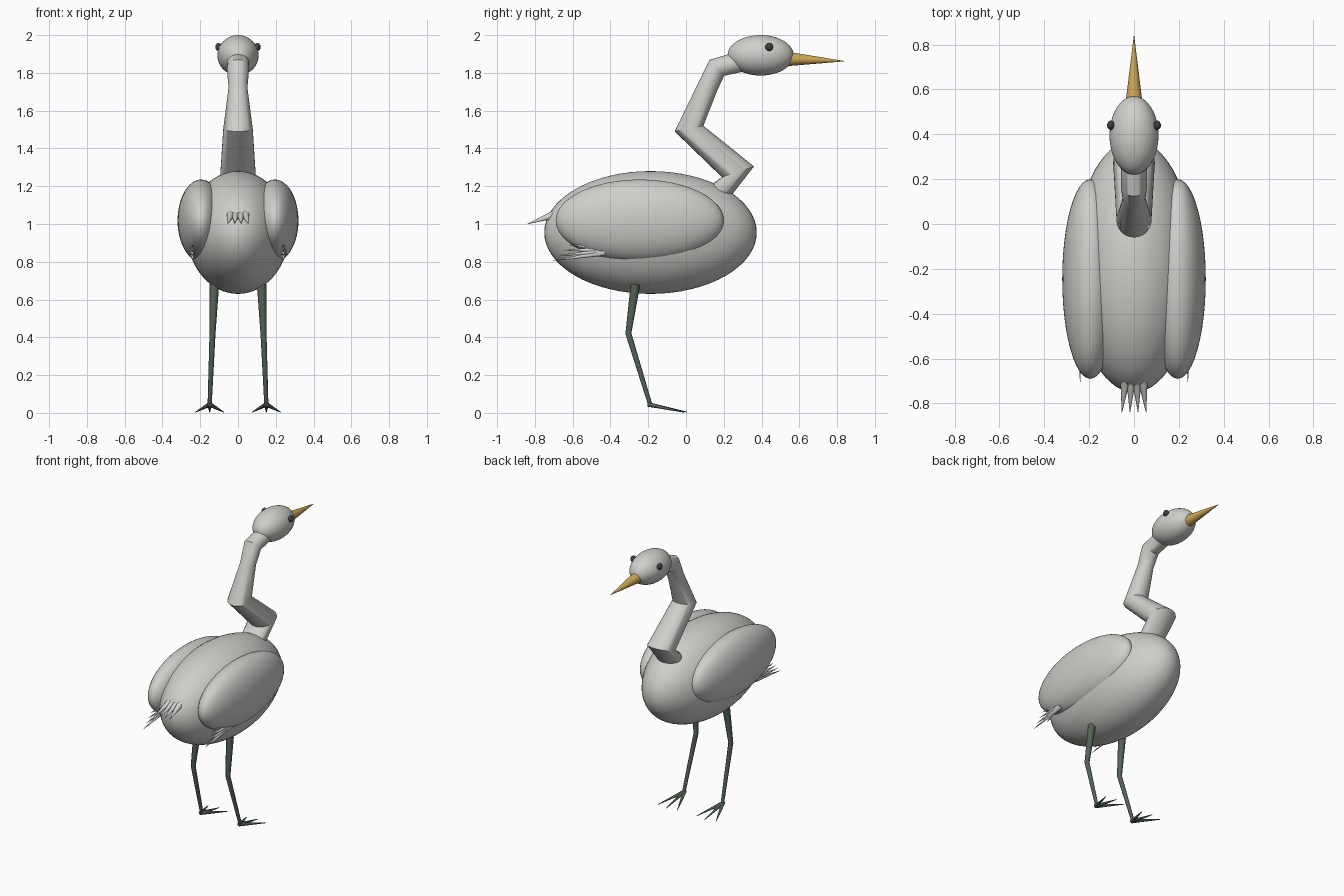
import bpy, bmesh, math
from mathutils import Vector

if "Cube" in bpy.data.objects:
    bpy.data.objects.remove(bpy.data.objects["Cube"])


def material(name, rgb):
    m = bpy.data.materials.new(name)
    m.diffuse_color = (*rgb, 1)
    m.use_nodes = True
    m.node_tree.nodes["Principled BSDF"].inputs["Base Color"].default_value = m.diffuse_color
    return m


PLUMAGE = material("pale_grey", (0.62, 0.62, 0.59))
HORN = material("beak_yellow", (0.62, 0.39, 0.09))
LEG = material("leg_green", (0.085, 0.125, 0.09))
EYE = material("eye_dark", (0.05, 0.05, 0.05))


def finish(ob, name, mat, angle=40):
    ob.name = name
    ob.data.materials.clear()
    ob.data.materials.append(mat)
    bpy.ops.object.select_all(action='DESELECT')
    ob.select_set(True)
    bpy.context.view_layer.objects.active = ob
    bpy.ops.object.shade_smooth_by_angle(angle=math.radians(angle))
    return ob


def ellipsoid(name, center, radii, mat, seg=48, rings=24):
    bpy.ops.mesh.primitive_uv_sphere_add(segments=seg, ring_count=rings, location=center)
    ob = bpy.context.object
    ob.scale = radii
    bpy.ops.object.transform_apply(location=False, rotation=False, scale=True)
    return finish(ob, name, mat)


def loft(name, rings, mat, angle=40):
    """Skin a list of vertex rings and cap both ends."""
    bm = bmesh.new()
    loops = [[bm.verts.new(p) for p in ring] for ring in rings]
    n = len(loops[0])
    for a, b in zip(loops, loops[1:]):
        for i in range(n):
            j = (i + 1) % n
            bm.faces.new((a[i], a[j], b[j], b[i]))
    bm.faces.new(loops[0][::-1])
    bm.faces.new(loops[-1])
    bmesh.ops.recalc_face_normals(bm, faces=bm.faces)
    me = bpy.data.meshes.new(name)
    bm.to_mesh(me)
    bm.free()
    ob = bpy.data.objects.new(name, me)
    bpy.context.collection.objects.link(ob)
    return finish(ob, name, mat, angle)


def rod(name, points, radii, mat, n=12):
    """Tapered round rod through points, mitred at the joints."""
    pts = [Vector(p) for p in points]
    rings = []
    for i, p in enumerate(pts):
        d = (pts[min(i + 1, len(pts) - 1)] - pts[max(i - 1, 0)]).normalized()
        u = d.cross(Vector((0, 0, 1)) if abs(d.z) < 0.9 else Vector((0, 1, 0))).normalized()
        v = d.cross(u)
        rings.append([p + radii[i] * (u * math.cos(t) + v * math.sin(t))
                      for t in (2 * math.pi * k / n for k in range(n))])
    return loft(name, rings, mat)


# Body and head
ellipsoid("body", (0, -0.188, 0.955), (0.27, 0.5625, 0.325), PLUMAGE, 64, 32)
ellipsoid("head", (0, 0.395, 1.893), (0.109, 0.175, 0.107), PLUMAGE)

# Crooked neck: each ring is (back y, back z, front y, front z, half width)
neck = [
    (0.050, 1.150, 0.150, 1.035, 0.080),
    (0.190, 1.248, 0.360, 1.305, 0.093),
    (-0.060, 1.490, 0.092, 1.520, 0.078),
    (0.060, 1.737, 0.165, 1.705, 0.050),
    (0.125, 1.870, 0.202, 1.785, 0.059),
    (0.300, 1.920, 0.320, 1.810, 0.058),
]
neck_rings = []
for by, bz, fy, fz, w in neck:
    back, front = Vector((0, by, bz)), Vector((0, fy, fz))
    mid, half = (back + front) / 2, (front - back) / 2
    neck_rings.append([mid + half * math.cos(t) + Vector((w * math.sin(t), 0, 0))
                       for t in (2 * math.pi * k / 32 for k in range(32))])
# front/back order flips around the bends, so keep one consistent winding
loft("neck", neck_rings, PLUMAGE, 40)

# Beak
rod("beak", [(0, 0.53, 1.874), (0, 0.84, 1.862)], [0.039, 0.0008], HORN, 24)

# Tail feathers
for i in range(4):
    s = i - 1.5
    rod(f"tail_feather_{i + 1}", [(s * 0.022, -0.64, 1.070), (s * 0.036, -0.84, 1.0)],
        [0.03, 0.0008], PLUMAGE)

for side, sx in (("right", 1), ("left", -1)):
    # Wing with its stack of tip feathers
    ellipsoid(f"{side}_wing", (sx * 0.195, -0.245, 1.018), (0.125, 0.445, 0.2175), PLUMAGE)
    for i in range(4):
        rod(f"{side}_wing_feather_{i + 1}",
            [(sx * 0.242, -0.43, 0.848 + i * 0.008),
             (sx * 0.24, -0.705 + i * 0.027, 0.805 + i * 0.028)],
            [0.016, 0.0008], PLUMAGE)

    # Eye
    ellipsoid(f"{side}_eye", (sx * 0.103, 0.44, 1.937), (0.017, 0.021, 0.021), EYE, 16, 10)

    # Leg bent at the knee
    rod(f"{side}_leg", [(sx * 0.125, -0.268, 0.68), (sx * 0.135, -0.305, 0.42),
                        (sx * 0.15, -0.19, 0.045)], [0.025, 0.016, 0.011], LEG)

    # Three splayed toes
    for i, (dx, tip_y) in enumerate(((-0.075, -0.012), (0, 0.005), (0.075, -0.012))):
        rod(f"{side}_toe_{i + 1}", [(sx * 0.15, -0.20, 0.045),
                                    (sx * 0.15 + dx, tip_y, 0.004)],
            [0.013, 0.002], LEG, 10)
